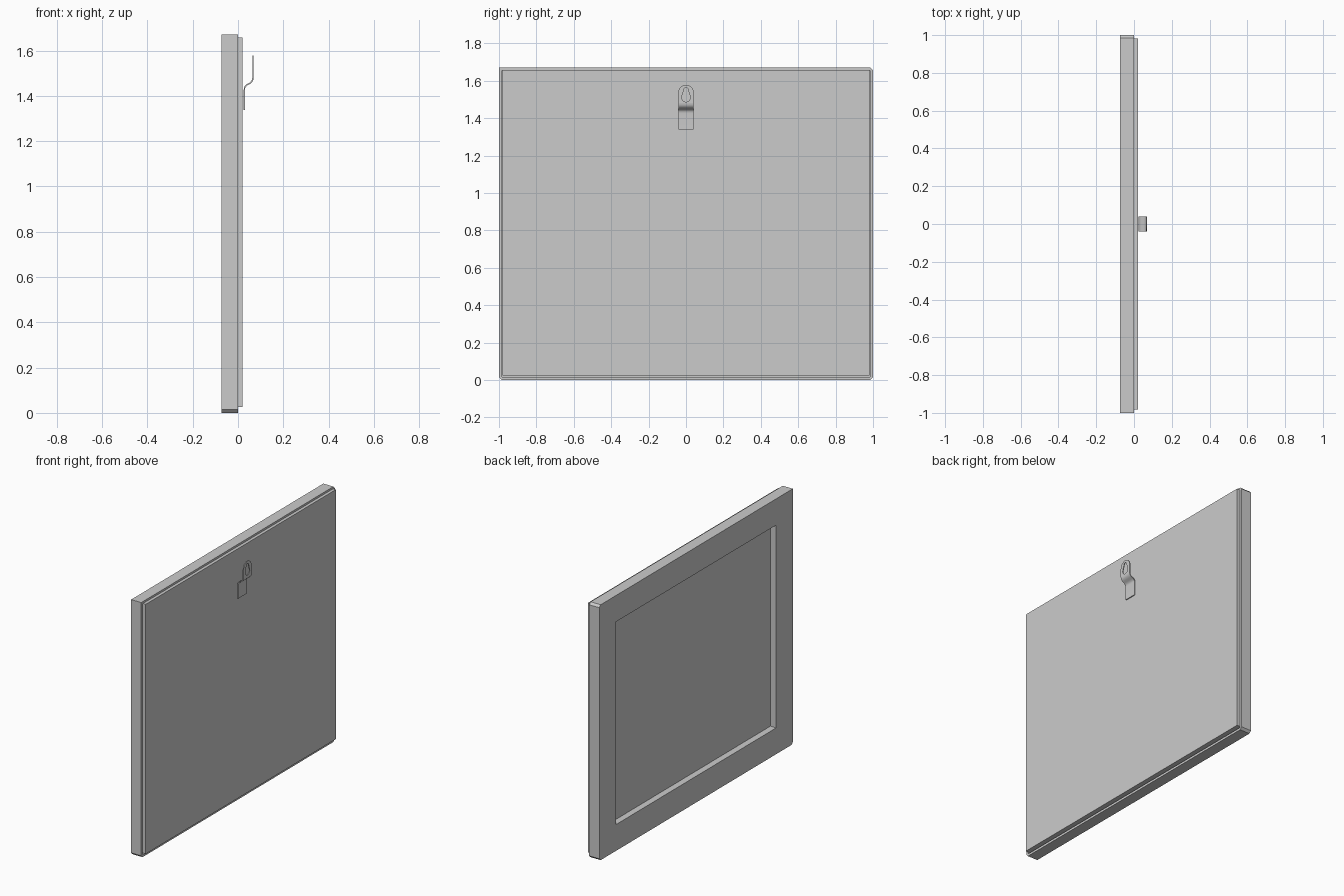
import bpy, bmesh, math
from mathutils import Vector, Matrix

if "Cube" in bpy.data.objects:
    bpy.data.objects.remove(bpy.data.objects["Cube"])

HALF_Z = 0.835          # half of the frame height
LIP, WALL = 0.172, 0.015
FRONT, STEP, BACK = -0.073, -0.031, 0.0


def add_object(name, bm):
    bmesh.ops.recalc_face_normals(bm, faces=bm.faces)
    mesh = bpy.data.meshes.new(name)
    bm.to_mesh(mesh)
    bm.free()
    obj = bpy.data.objects.new(name, mesh)
    bpy.context.collection.objects.link(obj)
    return obj


def smooth(obj):
    bpy.ops.object.select_all(action='DESELECT')
    obj.select_set(True)
    bpy.context.view_layer.objects.active = obj
    bpy.ops.object.shade_smooth_by_angle(angle=math.radians(35))


# Mitred L-section bar; chamfers trim the tips at its two ends
def frame_bar(name, n, u, half_n, half_u, chamfers):
    h = 0.007
    section = [(FRONT, 0), (FRONT, h), (FRONT, LIP), (STEP, LIP),
               (STEP, WALL), (BACK, WALL), (BACK, h), (BACK, 0)]
    n, u = Vector(n), Vector(u)
    centre = Vector((0, 0, HALF_Z))
    bm = bmesh.new()
    ends = []
    for sign, c in zip((-1, 1), chamfers):
        loop = []
        for x, inset in section:
            off = inset if inset > 0 else c
            p = centre + n * (half_n - inset) + u * sign * (half_u - off)
            loop.append(bm.verts.new(p + Vector((x, 0, 0))))
        bm.faces.new([loop[k] for k in (0, 1, 6, 7)])
        bm.faces.new(loop[1:7])
        ends.append(loop)
    a, b = ends
    for k in range(8):
        j = (k + 1) % 8
        bm.faces.new((a[k], a[j], b[j], b[k]))
    add_object(name, bm)


C = 0.014
frame_bar("top_rail", (0, 0, 1), (0, 1, 0), HALF_Z, 1, (0, C))
frame_bar("bottom_rail", (0, 0, -1), (0, 1, 0), HALF_Z, 1, (C, C))
frame_bar("left_stile", (0, -1, 0), (0, 0, 1), 1, HALF_Z, (C, 0))
frame_bar("right_stile", (0, 1, 0), (0, 0, 1), 1, HALF_Z, (C, C))

# Backing board seated in the rebate
bm = bmesh.new()
bmesh.ops.create_cube(bm, size=1)
bm.transform(Matrix.Translation((-0.0055, 0, 0.841)) @
             Matrix.Diagonal((0.051, 1.964, 1.632, 1)))
add_object("backing_board", bm)

# Hanger: bent lower strip
W, T = 0.041, 0.003
path = [(0.028, 1.338), (0.028, 1.425), (0.029, 1.435), (0.033, 1.443),
        (0.042, 1.450), (0.053, 1.456), (0.061, 1.463), (0.065, 1.471),
        (0.066, 1.480)]
pts = [Vector(p) for p in path]
outline_a, outline_b = [], []
for i, p in enumerate(pts):
    d = (pts[min(i + 1, len(pts) - 1)] - pts[max(i - 1, 0)]).normalized()
    if i in (0, len(pts) - 1):
        d = Vector((0, 1))
    side = Vector((d.y, -d.x)) * T
    outline_a.append(p + side)
    outline_b.append(p - side)
bm = bmesh.new()
rows = [[bm.verts.new((q.x, y, q.y)) for q, y in
         ((a, -W), (a, W), (b, W), (b, -W))]
        for a, b in zip(outline_a, outline_b)]
for r, s in zip(rows, rows[1:]):
    for k in range(4):
        j = (k + 1) % 4
        bm.faces.new((r[k], r[j], s[j], s[k]))
bm.faces.new(rows[0])
bm.faces.new(rows[-1])
smooth(add_object("hanger_strip", bm))


def arc(cz, r, start, end, count):
    return [(r * math.cos(math.radians(start + (end - start) * i / count)),
             cz + r * math.sin(math.radians(start + (end - start) * i / count)))
            for i in range(count + 1)]


# Hanger: rounded upper plate with a keyhole
outer = [(-W, 1.480), (W, 1.480)] + arc(1.537, W, 0, 180, 20)
keyhole = arc(1.510, 0.023, -205, 25, 20) + arc(1.552, 0.011, 10, 170, 10)
curve = bpy.data.curves.new("plate_outline", 'CURVE')
curve.dimensions = '2D'
curve.fill_mode = 'BOTH'
curve.extrude = T
for loop in (outer, keyhole):
    spline = curve.splines.new('POLY')
    spline.points.add(len(loop) - 1)
    for point, (y, z) in zip(spline.points, loop):
        point.co = (y, z, 0, 1)
    spline.use_cyclic_u = True
temp = bpy.data.objects.new("plate_outline", curve)
bpy.context.collection.objects.link(temp)
bpy.context.view_layer.update()
mesh = bpy.data.meshes.new_from_object(
    temp.evaluated_get(bpy.context.evaluated_depsgraph_get()))
bpy.data.objects.remove(temp)
bm = bmesh.new()
bm.from_mesh(mesh)
bmesh.ops.remove_doubles(bm, verts=bm.verts, dist=0.0001)
bm.transform(Matrix(((0, 0, 1, 0.066), (1, 0, 0, 0), (0, 1, 0, 0), (0, 0, 0, 1))))
smooth(add_object("hanger_plate", bm))
